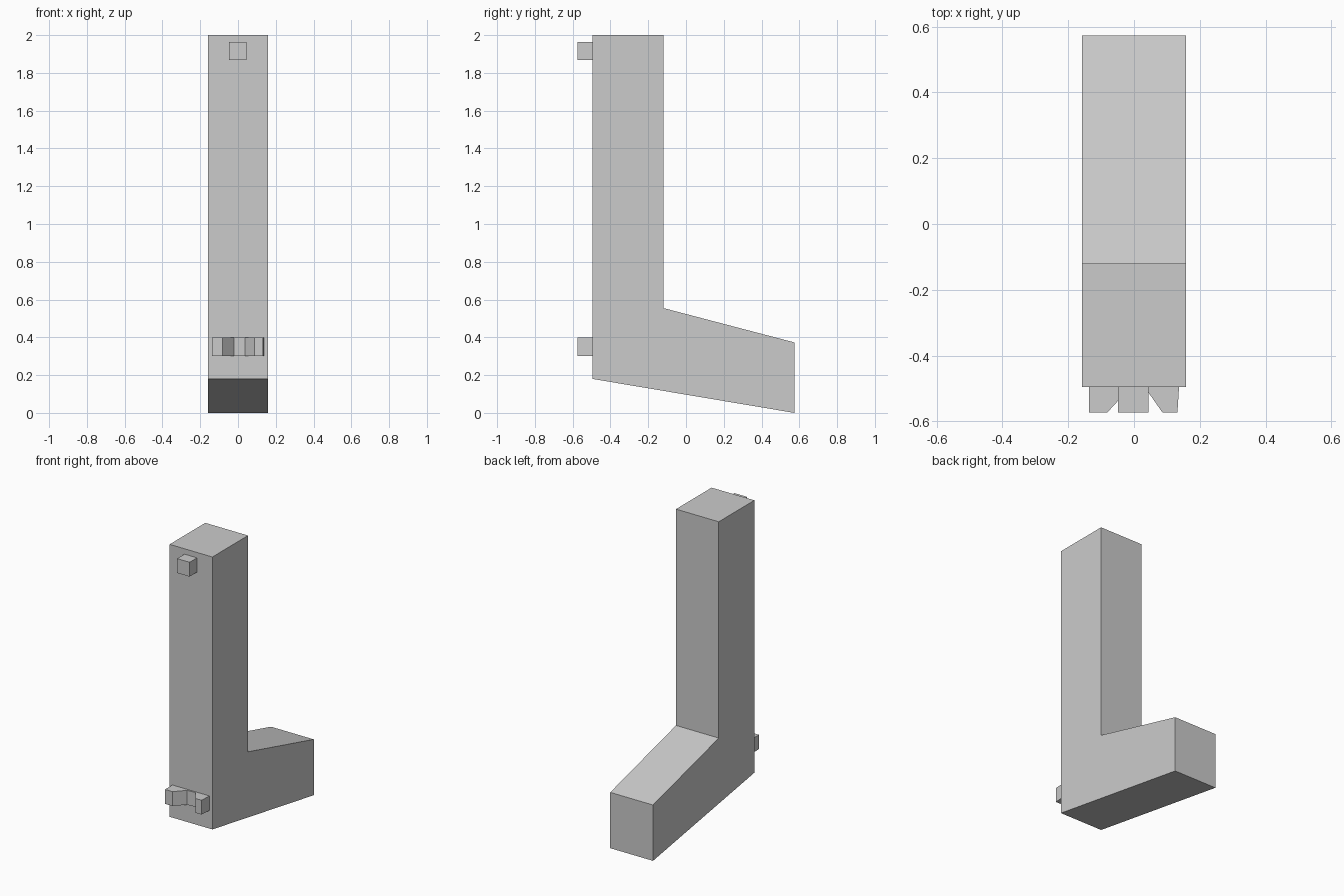
import bpy
import bmesh
from mathutils import Vector

cube = bpy.data.objects.get("Cube")
if cube:
    bpy.data.objects.remove(cube, do_unlink=True)

grey = bpy.data.materials.new("light_grey")
grey.use_nodes = True
colour = (0.6, 0.6, 0.6, 1)
grey.diffuse_color = colour
grey.node_tree.nodes["Principled BSDF"].inputs["Base Color"].default_value = colour


def extrude_profile(name, points, offset):
    """Extrude a closed planar outline along an offset into a solid."""
    bm = bmesh.new()
    face = bm.faces.new([bm.verts.new(p) for p in points])
    result = bmesh.ops.extrude_face_region(bm, geom=[face], use_keep_orig=True)
    moved = [v for v in result["geom"] if isinstance(v, bmesh.types.BMVert)]
    bmesh.ops.translate(bm, verts=moved, vec=Vector(offset))
    bmesh.ops.recalc_face_normals(bm, faces=bm.faces)
    mesh = bpy.data.meshes.new(name)
    bm.to_mesh(mesh)
    bm.free()
    mesh.materials.append(grey)
    obj = bpy.data.objects.new(name, mesh)
    bpy.context.collection.objects.link(obj)
    return obj


HALF_WIDTH = 0.158
FRONT = -0.496   # front face of the upright
TIP = -0.574     # front of the small lugs

# Upright with a tapering, sloping foot behind it
side = [(FRONT, 0.18), (0.574, 0), (0.574, 0.373), (-0.12, 0.555), (-0.12, 2), (FRONT, 2)]
extrude_profile("bracket_body", [(-HALF_WIDTH, y, z) for y, z in side],
                (2 * HALF_WIDTH, 0, 0))

# Square lug near the top
lug = [(-0.048, FRONT), (-0.048, TIP), (0.044, TIP), (0.044, FRONT)]
extrude_profile("upper_lug", [(x, y, 1.868) for x, y in lug], (0, 0, 0.096))

# Notched lug near the bottom
notch = [(-0.137, FRONT), (-0.137, TIP), (-0.082, TIP), (-0.021, -0.508),
         (0.038, -0.504), (0.087, TIP), (0.132, TIP), (0.137, FRONT)]
extrude_profile("lower_notched_lug", [(x, y, 0.302) for x, y in notch], (0, 0, 0.096))
